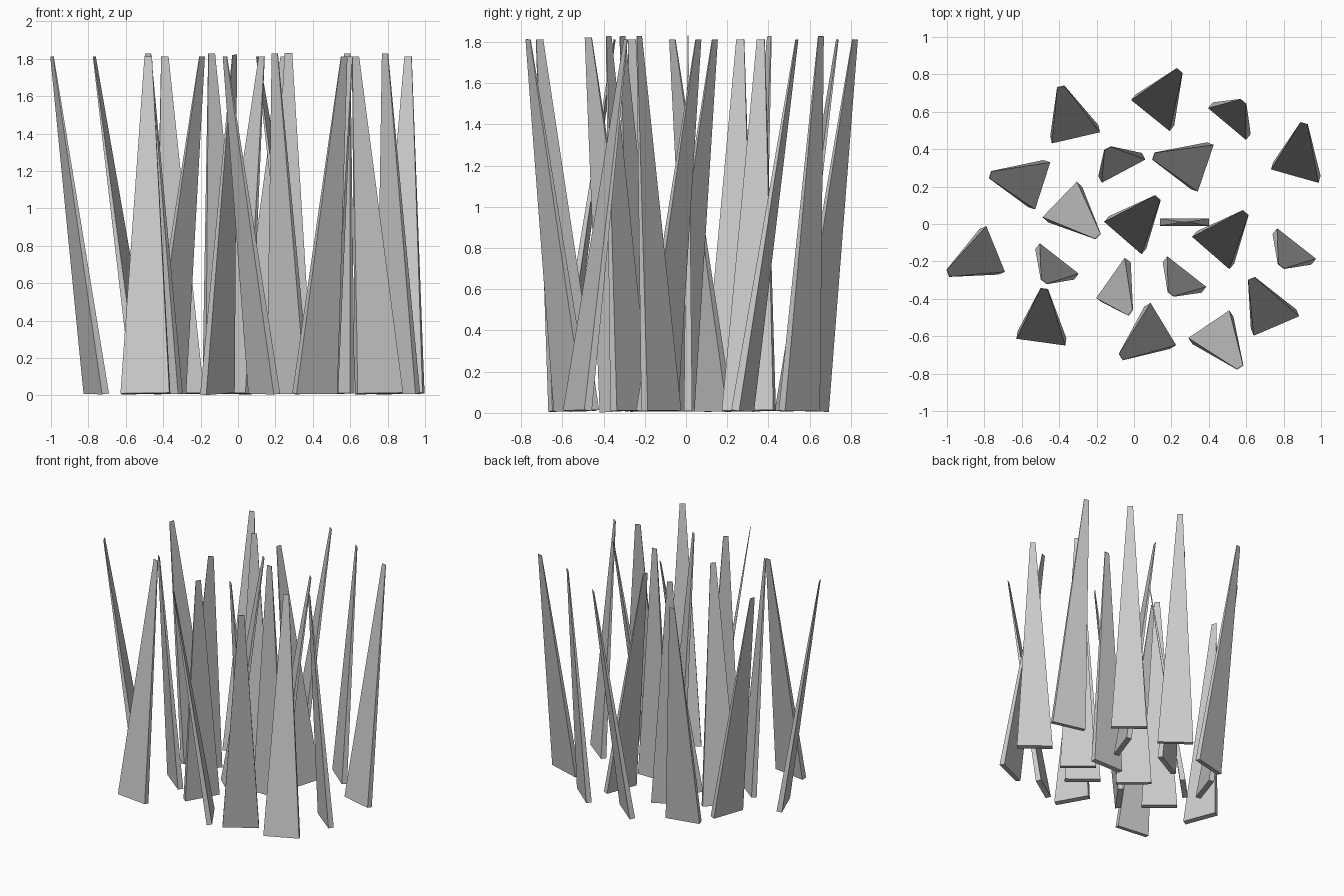
import bpy
import bmesh
from math import radians, cos, sin
from mathutils import Vector

if "Cube" in bpy.data.objects:
    bpy.data.objects.remove(bpy.data.objects["Cube"], do_unlink=True)

LENGTH = 1.822
BASE_WIDTH, BASE_THICK = 0.264, 0.04
TIP_WIDTH, TIP_THICK = 0.04, 0.004

grey = bpy.data.materials.new("plain grey")
grey.use_nodes = True
colour = (0.6, 0.6, 0.6, 1)
grey.diffuse_color = colour
grey.node_tree.nodes["Principled BSDF"].inputs["Base Color"].default_value = colour


def blade(name, x, y, yaw, side, lean):
    """Flat tapered spike leaning along yaw, with a small sideways drift."""
    a = radians(yaw)
    ahead = Vector((cos(a), sin(a), 0))
    across = Vector((-sin(a), cos(a), 0))
    offset = ahead * lean + across * side
    rise = (LENGTH ** 2 - offset.length_squared) ** 0.5
    axis = (offset + Vector((0, 0, rise))).normalized()
    wide = (across - axis * across.dot(axis)).normalized()
    thick = wide.cross(axis)
    base = Vector((x, y, 0.01))

    bm = bmesh.new()
    bmesh.ops.create_cube(bm, size=1)
    for v in bm.verts:
        top = v.co.z > 0
        w = TIP_WIDTH if top else BASE_WIDTH
        t = TIP_THICK if top else BASE_THICK
        v.co = (base + wide * v.co.x * w + thick * v.co.y * t
                + axis * (LENGTH if top else 0))
    bmesh.ops.recalc_face_normals(bm, faces=bm.faces)
    mesh = bpy.data.meshes.new(name)
    bm.to_mesh(mesh)
    bm.free()
    mesh.materials.append(grey)
    bpy.context.collection.objects.link(bpy.data.objects.new(name, mesh))


# Strongly leaning blades: base x, base y, lean heading, sideways drift
leaning = [
    (-.315, .48, 103, .017), (.10, .595, 51, .03), (.865, .275, 74, .03),
    (.365, .305, 161, .03), (-.507, .21, 162, .03), (-.383, .118, -44, 0),
    (-.047, -.06, 49, 0), (.423, -.14, 49, 0), (-.758, -.141, -158, .025),
    (-.495, -.612, 82, .022), (.14, -.545, -149, .034),
    (.411, -.552, -56, .01), (.754, -.527, 113, .024),
]
# Steeper blades
steep = [
    (.51, .55, 50, .01), (-.065, .30, 118, .018), (.857, -.12, -128, .01),
    (-.412, -.20, -128, .012), (.27, -.27, -128, .007),
]
for i, row in enumerate(leaning, 1):
    blade(f"leaning_blade_{i}", *row, lean=0.265)
for i, row in enumerate(steep, 1):
    blade(f"steep_blade_{i}", *row, lean=0.128)

# One upright blade and one that leans sideways
blade("upright_blade", .27, .01, 90, 0, lean=0)
blade("sideways_blade", -.11, -.30, -35, -.09, lean=0.175)
